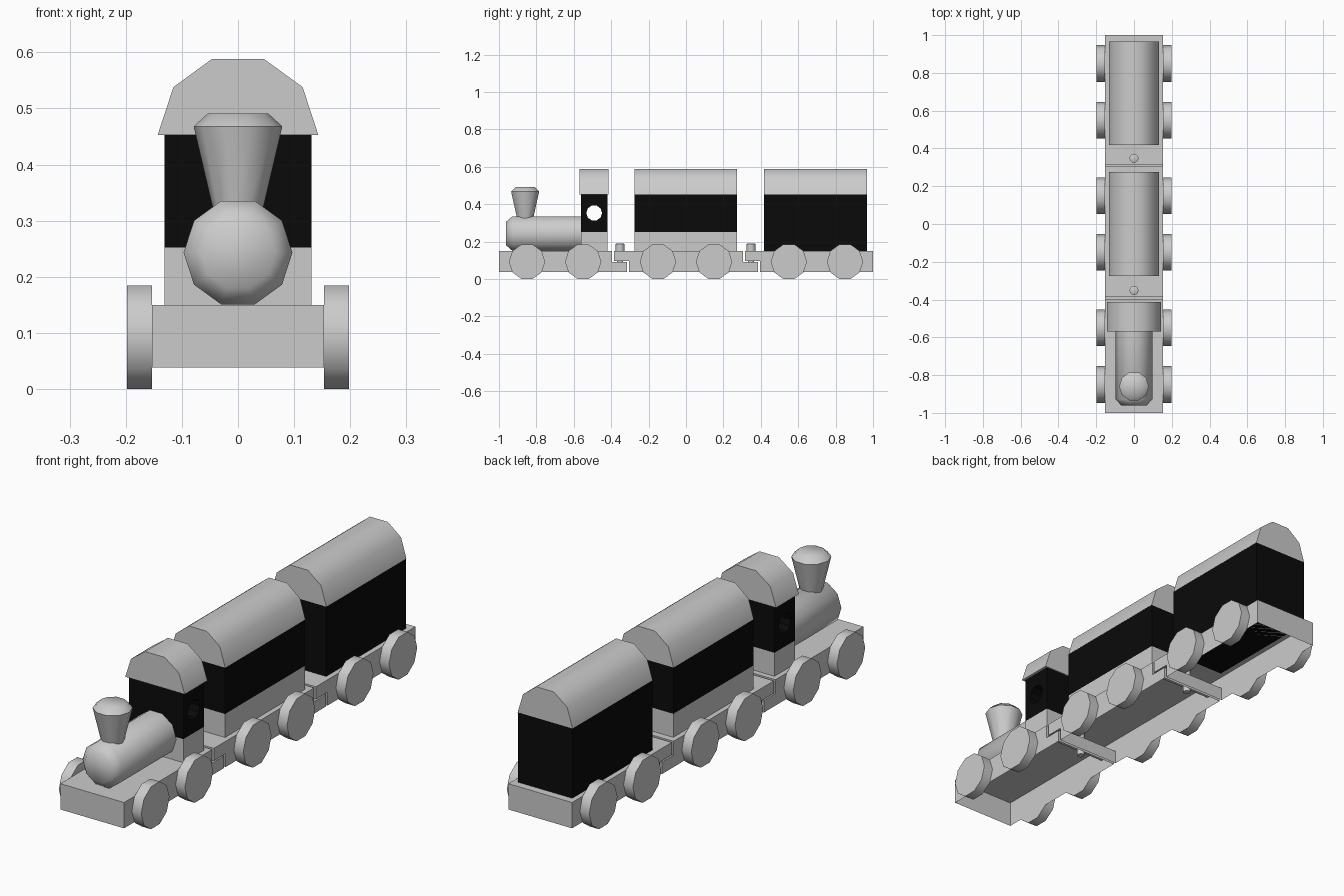
import bpy, bmesh, math
from mathutils import Matrix, Vector

if "Cube" in bpy.data.objects:
    bpy.data.objects.remove(bpy.data.objects["Cube"])


def material(name, value):
    m = bpy.data.materials.new(name)
    m.use_nodes = True
    col = (value, value, value, 1)
    m.diffuse_color = col
    m.node_tree.nodes["Principled BSDF"].inputs["Base Color"].default_value = col
    return m


GREY = material("plain grey", 0.6)
BLACK = material("black paint", 0.003)


def finish(name, bm, mat, smooth=None):
    bmesh.ops.recalc_face_normals(bm, faces=bm.faces)
    me = bpy.data.meshes.new(name)
    bm.to_mesh(me)
    bm.free()
    me.materials.append(mat)
    ob = bpy.data.objects.new(name, me)
    bpy.context.collection.objects.link(ob)
    bpy.ops.object.select_all(action='DESELECT')
    ob.select_set(True)
    bpy.context.view_layer.objects.active = ob
    if smooth:
        bpy.ops.object.shade_smooth_by_angle(angle=math.radians(smooth))
    return ob


def prism(name, points, place, lo, hi, mat, smooth=None, open_last=False):
    """Extrude a 2D outline; place(a, b, t) maps outline and depth to space."""
    bm = bmesh.new()
    ends = [[bm.verts.new(place(a, b, t)) for a, b in points] for t in (lo, hi)]
    for ring in ends:
        bm.faces.new(ring)
    n = len(points)
    for i in range(n - 1 if open_last else n):
        j = (i + 1) % n
        bm.faces.new((ends[0][i], ends[0][j], ends[1][j], ends[1][i]))
    return finish(name, bm, mat, smooth)


def along_x(a, b, t):
    return (t, a, b)


def along_y(a, b, t):
    return (a, t, b)


def box(name, half_width, y0, y1, z0, z1, mat):
    outline = [(-half_width, z0), (half_width, z0), (half_width, z1), (-half_width, z1)]
    return prism(name, outline, along_y, y0, y1, mat)


def lathe(name, profile, centre, axis, mat, sides=10, smooth=40):
    """Capped solid of revolution from (radius, distance along axis)."""
    bm = bmesh.new()
    rings = []
    for r, d in profile:
        ring = []
        for i in range(sides):
            a = math.tau * i / sides
            u, v = r * math.cos(a), r * math.sin(a)
            p = {"x": (d, u, v), "y": (u, d, v), "z": (u, v, d)}[axis]
            ring.append(bm.verts.new(Vector(p) + Vector(centre)))
        rings.append(ring)
    for lower, upper in zip(rings, rings[1:]):
        for i in range(sides):
            j = (i + 1) % sides
            bm.faces.new((lower[i], lower[j], upper[j], upper[i]))
    bm.faces.new(rings[0])
    bm.faces.new(rings[-1])
    return finish(name, bm, mat, smooth)


FLOOR, DECK, WAIST, EAVES = 0.038, 0.15, 0.252, 0.453


def chassis(name, y0, y1, hitch_front, hitch_back):
    """Open-bottomed frame with an upper front tongue and a lower back tongue."""
    pts = [(y0, FLOOR)]
    if hitch_front:
        pts += [(y0, 0.096), (y0 - 0.08, 0.096), (y0 - 0.08, DECK)]
    else:
        pts += [(y0, DECK)]
    if hitch_back:
        pts += [(y1, DECK), (y1, 0.09), (y1 + 0.08, 0.09), (y1 + 0.08, FLOOR)]
    else:
        pts += [(y1, DECK), (y1, FLOOR)]
    prism(name, pts, along_x, -0.153, 0.153, GREY, open_last=True)


def roof(name, half_width, y0, y1):
    half = [(half_width, EAVES), (half_width * 0.805, 0.538), (half_width * 0.325, 0.588)]
    outline = half + [(-x, z) for x, z in reversed(half)]
    prism(name, outline, along_y, y0, y1, GREY, smooth=40)


# Frames
chassis("engine_chassis", -1.0, -0.396, False, True)
chassis("middle_chassis", -0.304, 0.304, True, True)
chassis("rear_chassis", 0.396, 1.0, True, False)

# Wheels
for k, y in enumerate((-0.85, -0.55, -0.15, 0.15, 0.55, 0.85)):
    for side, label in ((1, "left"), (-1, "right")):
        lathe(f"{label}_wheel_{k + 1}", [(0.097, side * 0.153), (0.097, side * 0.198)],
              (0, y, 0.0925), "x", GREY)

# Coupling pins
for label, y in (("front", -0.352), ("rear", 0.348)):
    lathe(f"{label}_coupling_pin",
          [(0.016, 0.04), (0.016, DECK), (0.024, DECK), (0.024, 0.187), (0.018, 0.19)],
          (0, y, 0), "z", GREY, sides=12)

# Boiler and chimney
lathe("boiler", [(0.066, -0.962), (0.097, -0.928), (0.097, -0.555)],
      (0, 0, 0.243), "y", GREY, smooth=50)
lathe("chimney", [(0.042, 0.31), (0.079, 0.468), (0.054, 0.491)],
      (0, -0.86, 0), "z", GREY, smooth=50)

# Engine cab with a round window cut right through
box("cab_base", 0.131, -0.562, -0.42, DECK, WAIST, GREY)
cab = box("cab_upper", 0.131, -0.562, -0.42, WAIST, EAVES, BLACK)
cutter = lathe("window_cutter", [(0.042, -0.3), (0.042, 0.3)], (0, -0.491, 0.353),
               "x", BLACK, smooth=None)
cutter.hide_render = True
cut = cab.modifiers.new("window", 'BOOLEAN')
cut.operation = 'DIFFERENCE'
cut.solver = 'EXACT'
cut.object = cutter
bpy.ops.object.select_all(action='DESELECT')
cab.select_set(True)
bpy.context.view_layer.objects.active = cab
bpy.ops.object.modifier_apply(modifier=cut.name)
bpy.data.objects.remove(cutter)
roof("cab_roof", 0.143, -0.57, -0.414)

# Middle carriage
box("middle_carriage_base", 0.131, -0.276, 0.274, DECK, WAIST, GREY)
box("middle_carriage_upper", 0.131, -0.276, 0.274, WAIST, EAVES, BLACK)
roof("middle_carriage_roof", 0.132, -0.276, 0.274)

# Rear carriage
box("rear_carriage_body", 0.131, 0.418, 0.967, DECK, EAVES, BLACK)
roof("rear_carriage_roof", 0.132, 0.418, 0.967)
